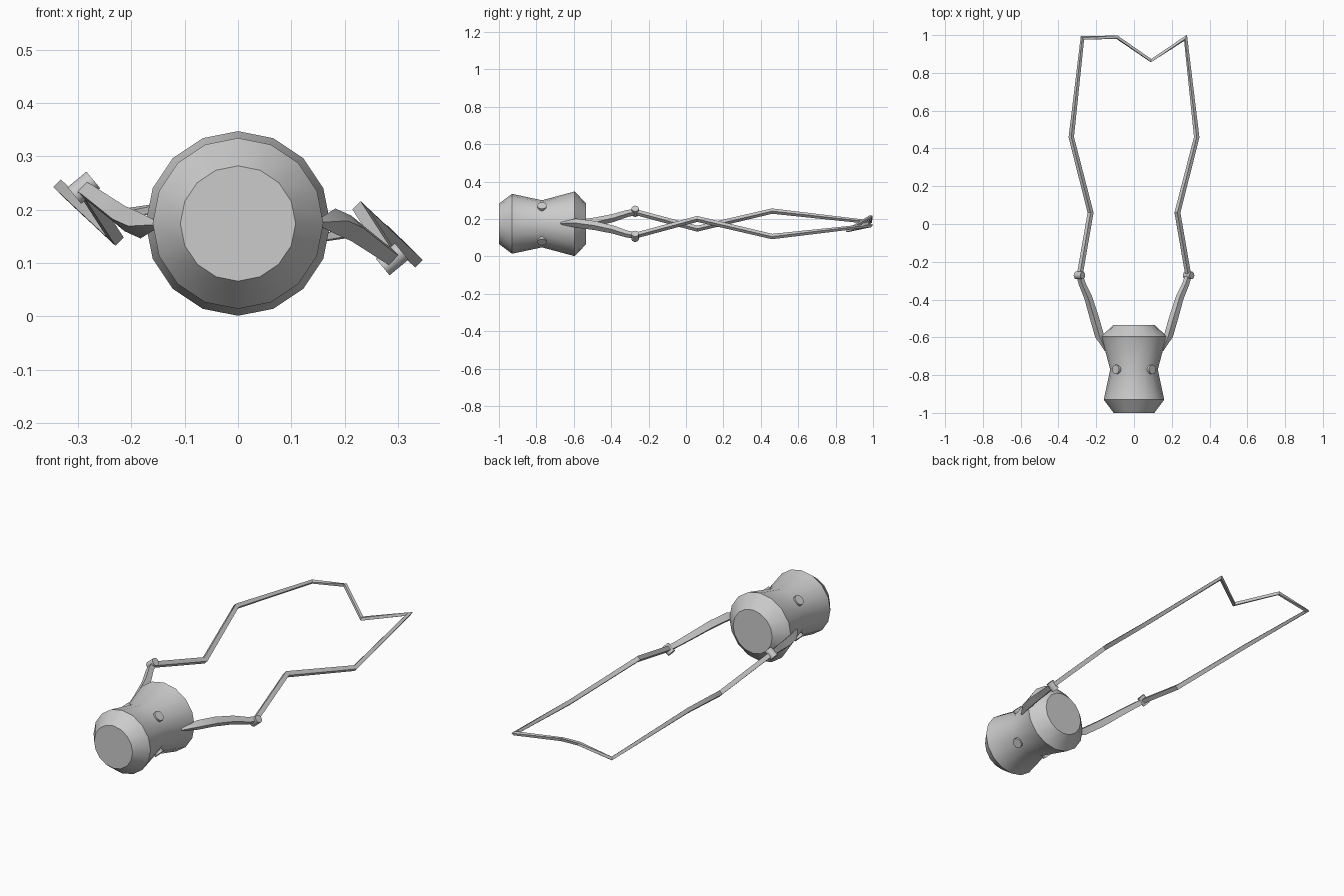
import bpy, bmesh, math
from mathutils import Vector, Matrix

if "Cube" in bpy.data.objects:
    bpy.data.objects.remove(bpy.data.objects["Cube"])

CZ = 0.174  # height of the body axis

metal = bpy.data.materials.new("grey_metal")
metal.diffuse_color = (0.6, 0.6, 0.6, 1)
metal.use_nodes = True
metal.node_tree.nodes["Principled BSDF"].inputs["Base Color"].default_value = metal.diffuse_color


def finish(name, bm, angle=30):
    bmesh.ops.recalc_face_normals(bm, faces=bm.faces)
    me = bpy.data.meshes.new(name)
    bm.to_mesh(me)
    bm.free()
    me.materials.append(metal)
    ob = bpy.data.objects.new(name, me)
    bpy.context.collection.objects.link(ob)
    bpy.ops.object.select_all(action='DESELECT')
    ob.select_set(True)
    bpy.context.view_layer.objects.active = ob
    bpy.ops.object.shade_smooth_by_angle(angle=math.radians(angle))
    return ob


def skin(bm, rings):
    """Bridge closed rings of points and cap both ends."""
    vs = [[bm.verts.new(p) for p in r] for r in rings]
    n = len(vs[0])
    for a, b in zip(vs, vs[1:]):
        for i in range(n):
            j = (i + 1) % n
            bm.faces.new((a[i], a[j], b[j], b[i]))
    bm.faces.new(vs[0])
    bm.faces.new(vs[-1])


def pin(name, centre, axis, radius, length, sides=12):
    """Short cylinder centred on a point along an axis."""
    bm = bmesh.new()
    rot = Vector(axis).to_track_quat('Z', 'Y').to_matrix().to_4x4()
    bmesh.ops.create_cone(bm, cap_ends=True, segments=sides, radius1=radius,
                          radius2=radius, depth=length,
                          matrix=Matrix.Translation(centre) @ rot)
    finish(name, bm, 35)


def strap(name, path):
    """Square bar swept with mitred corners along (x, y, z, width) points."""
    pts = [Vector(p[:3]) for p in path]
    rings = []
    for i, p in enumerate(pts):
        t1 = (p - pts[max(i - 1, 0)]).normalized()
        t2 = (pts[min(i + 1, len(pts) - 1)] - p).normalized()
        t = (t1 + t2).normalized()
        v = t.cross(Vector((1, 0, 1))).normalized()
        u = v.cross(t)
        h = path[i][3] / 2
        bend = t2 - t1
        ends = i in (0, len(pts) - 1)
        ring = []
        for a, b in ((1, 1), (-1, 1), (-1, -1), (1, -1)):
            o = (u * a + v * b) * h
            if not ends and bend.length > 1e-4:
                d = bend.normalized()
                o += d * o.dot(d) * (1 / max(t.dot(t1), 0.4) - 1)
            ring.append(p + o)
        rings.append(ring)
    bm = bmesh.new()
    skin(bm, rings)
    finish(name, bm)


# waisted body, lathed about the y axis
profile = [(-1, 0.108), (-0.93, 0.16), (-0.77, 0.126), (-0.595, 0.173), (-0.535, 0.11)]
bm = bmesh.new()
skin(bm, [[(r * math.sin(k * math.tau / 16), y, CZ + r * math.cos(k * math.tau / 16))
           for k in range(16)] for y, r in profile])
finish("body", bm)

# four studs around the waist
for k in range(4):
    a = math.radians(45 + 90 * k)
    d = Vector((math.cos(a), 0, math.sin(a)))
    pin("stud_%d" % (k + 1), Vector((0, -0.77, CZ)) + d * 0.12, d, 0.025, 0.036)


def turned(p):
    """Half turn about the body axis."""
    return (-p[0], p[1], 2 * CZ - p[2]) + tuple(p[3:])


# curved shanks beside the body and the pins at their tips
shank = [(0.15, -0.67, 0.176, 0.008), (0.183, -0.59, 0.178, 0.034),
         (0.212, -0.49, 0.165, 0.034), (0.242, -0.39, 0.143, 0.03),
         (0.275, -0.315, 0.119, 0.026), (0.29, -0.265, 0.11, 0.024)]
strap("right_shank", shank)
strap("left_shank", [turned(p) for p in shank])
pin_at = (0.289, -0.272, 0.107)
for name, c in (("right_pin", pin_at), ("left_pin", turned(pin_at))):
    pin(name, c, (0.75, 0, 0.62), 0.02, 0.046)

# zigzag band running out, across the far end and back
arm = [(0.288, -0.275, 0.11, 0.022), (0.23, 0.06, 0.2, 0.022),
       (0.332, 0.46, 0.106, 0.02), (0.273, 0.985, 0.165, 0.014)]
cross = [(0.09, 0.865, 0.138, 0.014), (-0.09, 0.989, 0.212, 0.014)]
strap("band", arm + cross + [turned(p) for p in reversed(arm)])
